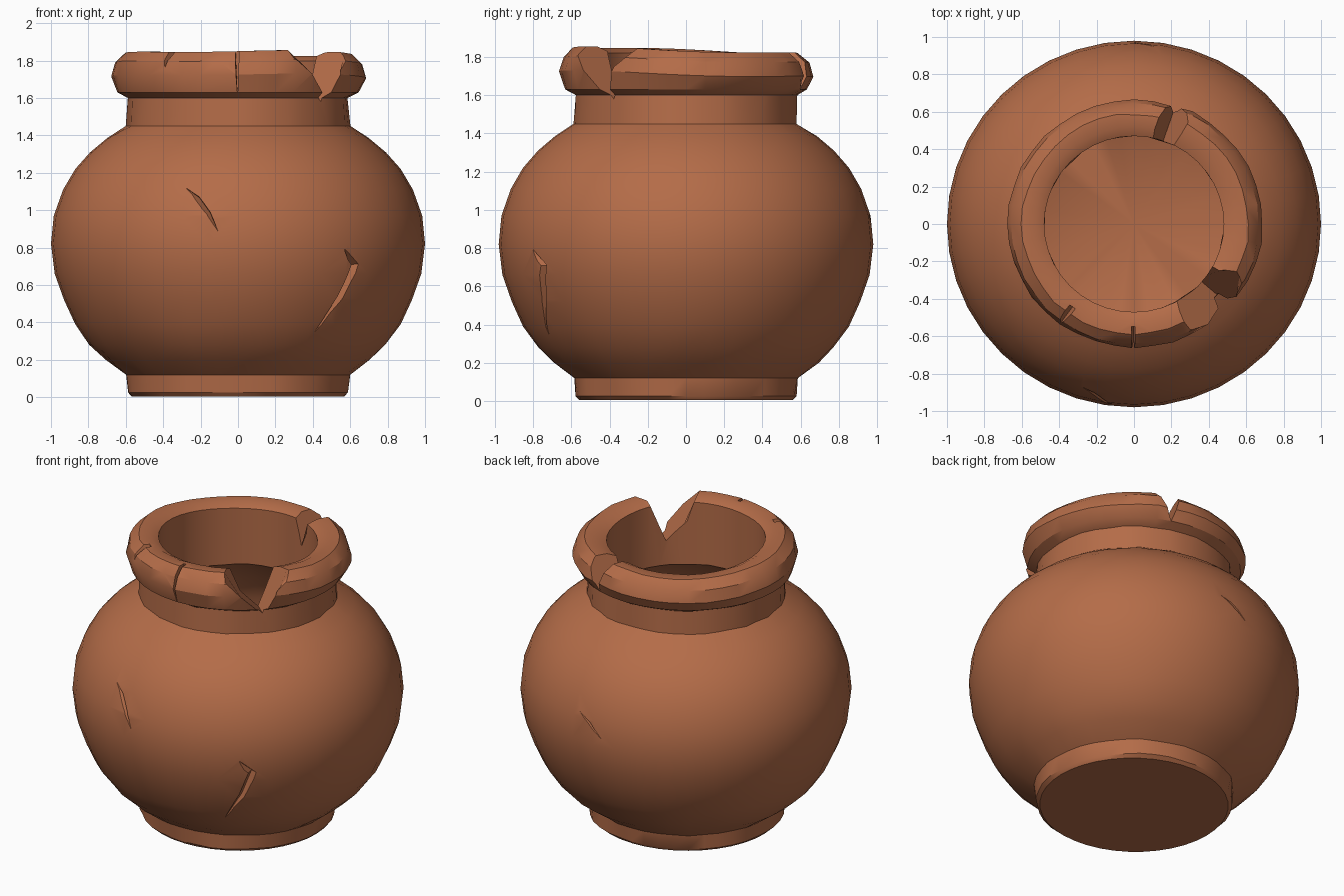
import bpy, bmesh, math, random
from mathutils import Vector

if "Cube" in bpy.data.objects:
    bpy.data.objects.remove(bpy.data.objects["Cube"])

random.seed(4)
SEG = 40

clay = bpy.data.materials.new("terracotta clay")
clay.diffuse_color = (0.456, 0.15, 0.065, 1)
clay.use_nodes = True
clay.node_tree.nodes["Principled BSDF"].inputs["Base Color"].default_value = clay.diffuse_color

# outer profile (radius, height), foot to rim crest
BODY = [(0.6, 0.12), (0.71, 0.2), (0.79, 0.28), (0.87, 0.39), (0.93, 0.52), (0.98, 0.66), (1.0, 0.82),
        (0.985, 0.97), (0.935, 1.11), (0.87, 1.22), (0.79, 1.31), (0.7, 1.385), (0.595, 1.45)]
FOOT = [(0, 0.005), (0.57, 0.005), (0.59, 0.025)]
RIM = [(0.59, 1.6), (0.645, 1.63), (0.675, 1.71), (0.655, 1.785), (0.6, 1.835), (0.53, 1.835), (0.48, 1.81)]
INSIDE = [(0.48, 1.42), (0.62, 1.33), (0.77, 1.2), (0.86, 1.03), (0.89, 0.82),
          (0.86, 0.6), (0.77, 0.38), (0.64, 0.22), (0.5, 0.13), (0, 0.12)]


def wobble(r, z, a):
    """hand-made unevenness of the foot, neck and rim"""
    if 1.65 < z:
        z -= 0.018 * math.sin(a) + 0.006 * math.sin(3 * a + 1)
        if r > 0.5:
            if -0.6 < a < 1.2:
                r += 0.012
            r += random.uniform(-0.005, 0.005)
    elif 1.4 < z < 1.62 or 0.02 < z < 0.3 and r < 0.8:
        r += random.uniform(-0.007, 0.007)
    return Vector((r * math.cos(a), 0.98 * r * math.sin(a), z))


def lathe(name, profile):
    bm = bmesh.new()
    rings = []
    for r, z in profile:
        if r == 0:
            rings.append([bm.verts.new((0, 0, z))] * SEG)
            continue
        angles = [(i if i <= SEG // 2 else i - SEG) * math.tau / SEG for i in range(SEG)]
        rings.append([bm.verts.new(wobble(r, z, a)) for a in angles])
    for lo, hi in zip(rings, rings[1:]):
        for i in range(SEG):
            j = (i + 1) % SEG
            loop = list(dict.fromkeys((lo[i], lo[j], hi[j], hi[i])))
            bm.faces.new(loop)
    return finish(name, bm)


def finish(name, bm):
    bmesh.ops.recalc_face_normals(bm, faces=bm.faces)
    me = bpy.data.meshes.new(name)
    bm.to_mesh(me)
    bm.free()
    me.materials.append(clay)
    ob = bpy.data.objects.new(name, me)
    bpy.context.collection.objects.link(ob)
    return ob


def sweep(name, sections):
    """closed prism through triangular sections"""
    bm = bmesh.new()
    secs = [[bm.verts.new(p) for p in s] for s in sections]
    for s, t in zip(secs, secs[1:]):
        for i in range(3):
            j = (i + 1) % 3
            bm.faces.new((s[i], s[j], t[j], t[i]))
    bm.faces.new(secs[0])
    bm.faces.new(secs[-1][::-1])
    ob = finish(name, bm)
    ob.hide_render = True
    return ob


def polar(r, deg, z):
    a = math.radians(deg)
    return Vector((r * math.cos(a), 0.98 * r * math.sin(a), z))


def notch(name, left, bottom, right, zb, r0=0.3):
    """V cut in the rim; left/right are angles at rim height"""
    k = (2.0 - zb) / (1.83 - zb)
    l, r = bottom + (left - bottom) * k, bottom + (right - bottom) * k
    return sweep(name, [(polar(q, l, 2), polar(q, r, 2), polar(q, bottom, zb)) for q in (r0, 0.95)])


def radius(z):
    for (r0, z0), (r1, z1) in zip(BODY, BODY[1:]):
        if z0 <= z <= z1:
            return r0 + (r1 - r0) * (z - z0) / (z1 - z0)


def crack(name, pts):
    """groove in the belly; pts are (angle, height, half width, depth, lean)"""
    secs = []
    for i, (deg, z, w, d, lean) in enumerate(pts):
        p0, p1 = pts[max(i - 1, 0)], pts[min(i + 1, len(pts) - 1)]
        r = radius(z)
        run = Vector((math.radians(p1[0] - p0[0]) * r, p1[1] - p0[1])).normalized()
        da, dz = math.degrees(-run.y / r), run.x
        tip = polar(r - d, deg + da * lean, z + dz * lean)
        secs.append((polar(r + 0.06, deg + da * w * 2, z + dz * w * 2),
                     polar(r + 0.06, deg - da * w * 2, z - dz * w * 2), tip))
    return sweep(name, secs)


# the pot: one hollow turned shape
pot = lathe("pot", FOOT + BODY + RIM + INSIDE)

cutters = [
    # broken rim
    notch("rim_notch_front", -57, -41, -20, 1.58),
    notch("rim_notch_back", 65, 71, 84, 1.63),
    # thin rim cracks
    notch("rim_crack_front", -91.2, -90.2, -89.4, 1.61, 0.56),
    notch("rim_crack_left", -127.5, -126, -124.5, 1.76, 0.56),
    # belly cracks
    crack("belly_crack_front", [(-107.5, 1.12, 0.006, 0.0, 0), (-103.5, 1.06, 0.016, 0.04, 0.01),
                                (-99.5, 0.98, 0.014, 0.035, 0.01), (-96, 0.88, 0.005, 0.0, 0)]),
    crack("belly_crack_right", [(-55, 0.79, 0.02, 0.005, 0), (-50.5, 0.71, 0.026, 0.05, 0),
                                (-54, 0.54, 0.022, 0.04, 0), (-61, 0.34, 0.006, 0.0, 0)]),
    crack("belly_crack_back", [(83, 1.0, 0.005, 0.0, 0), (88, 0.95, 0.012, 0.03, 0),
                               (94, 0.86, 0.005, 0.0, 0)]),
]
for c in cutters:
    m = pot.modifiers.new(c.name, 'BOOLEAN')
    m.operation, m.solver, m.object = 'DIFFERENCE', 'EXACT', c

# bake the cuts, drop the cutters, smooth the clay
deps = bpy.context.evaluated_depsgraph_get()
baked = bpy.data.meshes.new_from_object(pot.evaluated_get(deps))
pot.modifiers.clear()
pot.data = baked
baked.materials.clear()
baked.materials.append(clay)
for p in baked.polygons:
    p.material_index = 0
for c in cutters:
    bpy.data.objects.remove(c)
bpy.context.view_layer.objects.active = pot
pot.select_set(True)
bpy.ops.object.shade_smooth_by_angle(angle=math.radians(32))
